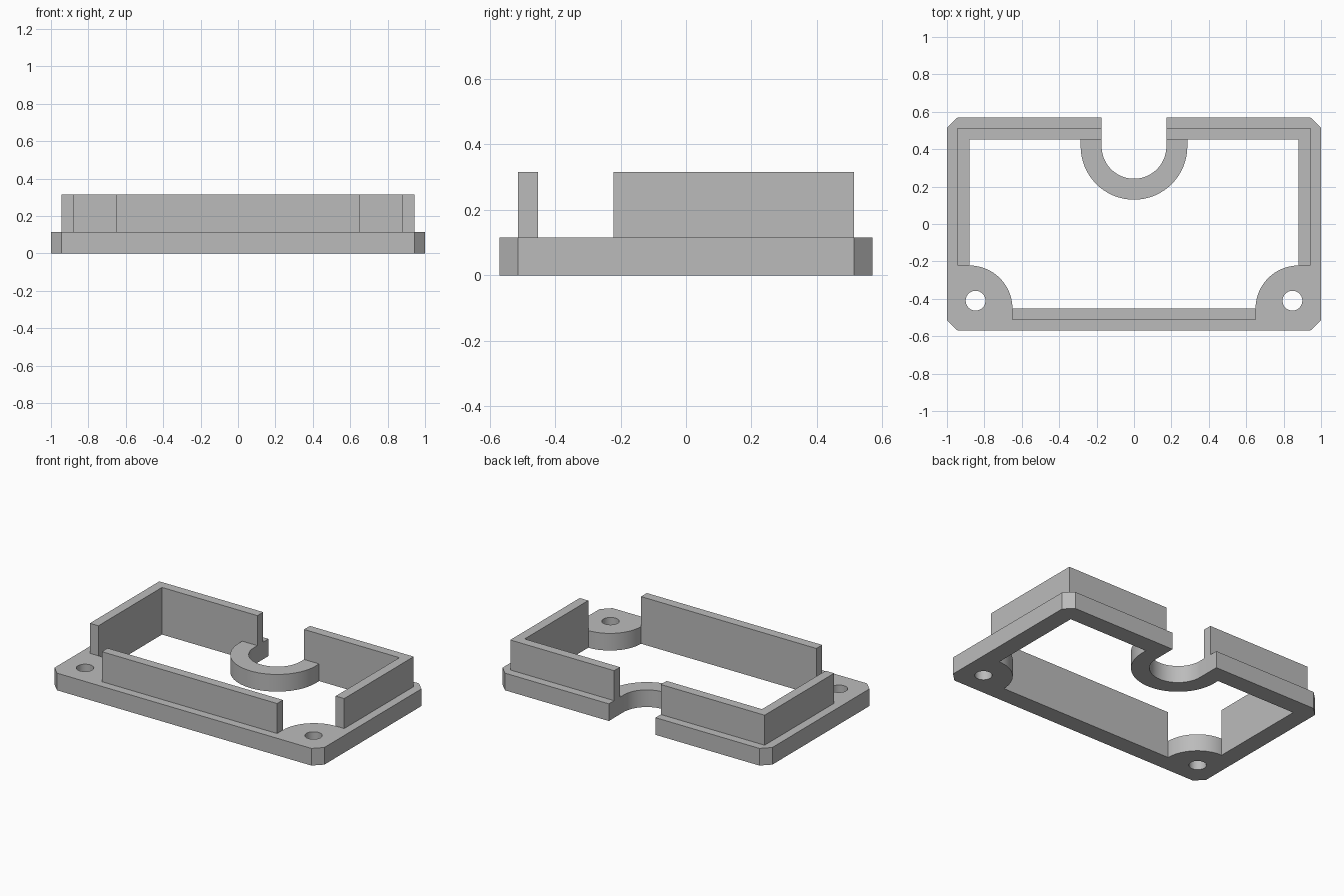
import bpy, bmesh
from math import cos, sin, radians

cube = bpy.data.objects.get("Cube")
if cube:
    bpy.data.objects.remove(cube, do_unlink=True)

grey = bpy.data.materials.new("mid grey")
grey.use_nodes = True
colour = (0.5, 0.5, 0.5, 1)
grey.diffuse_color = colour
grey.node_tree.nodes["Principled BSDF"].inputs["Base Color"].default_value = colour

# Main dimensions: half sizes in x and y, then heights
OUT_X, OUT_Y = 1.0, 0.57
MID_X, MID_Y = 0.943, 0.514
IN_X, IN_Y = 0.88, 0.452
PLATE_TOP, WALL_TOP = 0.115, 0.316
GAP, COLLAR, COLLAR_Y = 0.173, 0.285, 0.415
PAD = 0.23
HOLE_X, HOLE_Y, HOLE_R = 0.847, -0.41, 0.053


def arc(cx, cy, r, start, end, steps=32):
    angles = [radians(start + (end - start) * i / steps) for i in range(steps + 1)]
    return [(cx + r * cos(a), cy + r * sin(a)) for a in angles]


def flip(points):
    return [(-x, y) for x, y in reversed(points)]


def extruded(name, loops, bottom, top):
    """Fill an outline (with any holes) and raise it into a solid."""
    bm = bmesh.new()
    for loop in loops:
        verts = [bm.verts.new((x, y, bottom)) for x, y in loop]
        for a, b in zip(verts, verts[1:] + verts[:1]):
            bm.edges.new((a, b))
    bmesh.ops.triangle_fill(bm, use_beauty=True, edges=bm.edges[:])
    raised = bmesh.ops.extrude_face_region(bm, geom=bm.faces[:], use_keep_orig=True)
    for v in raised["geom"]:
        if isinstance(v, bmesh.types.BMVert):
            v.co.z = top
    bmesh.ops.recalc_face_normals(bm, faces=bm.faces[:])
    mesh = bpy.data.meshes.new(name)
    bm.to_mesh(mesh)
    bm.free()
    mesh.materials.append(grey)
    obj = bpy.data.objects.new(name, mesh)
    bpy.context.collection.objects.link(obj)
    bpy.ops.object.select_all(action="DESELECT")
    obj.select_set(True)
    bpy.context.view_layer.objects.active = obj
    bpy.ops.object.shade_smooth_by_angle(angle=radians(30))
    return obj


# Base frame: chamfered outline with rear slot, inner opening and screw holes
outer_side = [(MID_X, -OUT_Y), (OUT_X, -MID_Y), (OUT_X, MID_Y),
              (MID_X, OUT_Y), (GAP, OUT_Y)]
outline = outer_side + arc(0, COLLAR_Y, GAP, 0, -180, 64) + flip(outer_side)

inner_side = ([(COLLAR, IN_Y), (IN_X, IN_Y)]
              + arc(IN_X, -IN_Y, PAD, 90, 180))
opening = arc(0, COLLAR_Y, COLLAR, -180, 0, 64) + inner_side + flip(inner_side)

holes = [arc(s * HOLE_X, HOLE_Y, HOLE_R, 0, 360, 40)[:-1] for s in (-1, 1)]
extruded("base_frame", [outline, opening] + holes, 0, PLATE_TOP)

# Raised lip: one corner wall on each side and a straight front wall
side_end = PAD - IN_Y
corner = [(GAP, IN_Y), (IN_X, IN_Y), (IN_X, side_end),
          (MID_X, side_end), (MID_X, MID_Y), (GAP, MID_Y)]
extruded("left_wall", [corner], PLATE_TOP, WALL_TOP)
extruded("right_wall", [flip(corner)], PLATE_TOP, WALL_TOP)

front_end = IN_X - PAD
front = [(front_end, -MID_Y), (front_end, -IN_Y)]
extruded("front_wall", [front + flip(front)], PLATE_TOP, WALL_TOP)
